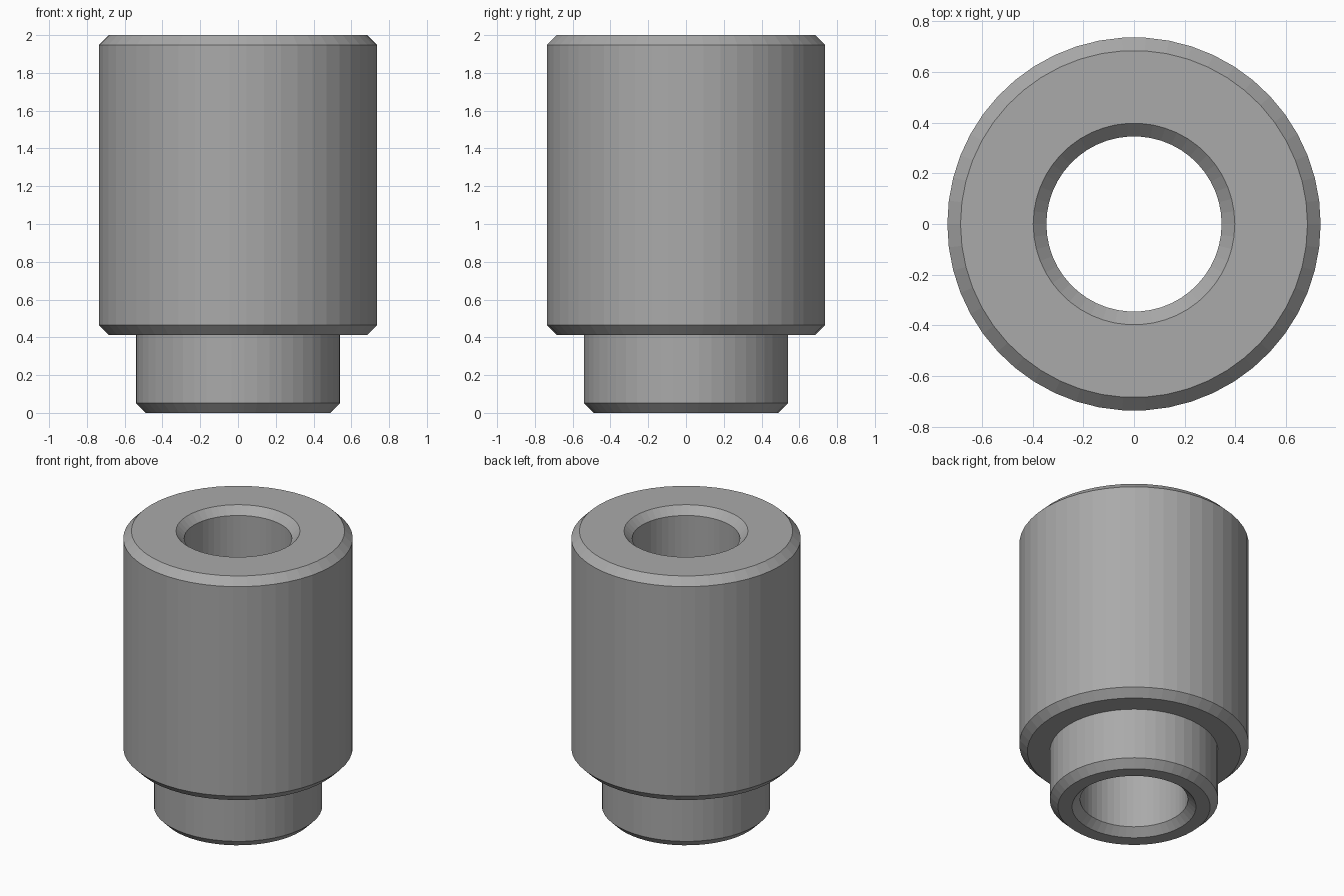
import bpy, bmesh, math
from mathutils import Matrix

cube = bpy.data.objects.get("Cube")
if cube:
    bpy.data.objects.remove(cube, do_unlink=True)

SEGMENTS = 50
CHAMFER = 0.052
BODY_R, NECK_R, BORE_R = 0.737, 0.541, 0.346
SHOULDER_Z, TOP_Z = 0.412, 2.0

# Plain grey metal
metal = bpy.data.materials.new("grey metal")
metal.use_nodes = True
colour = (0.4, 0.4, 0.4, 1.0)
metal.diffuse_color = colour
metal.node_tree.nodes["Principled BSDF"].inputs["Base Color"].default_value = colour

# Closed (radius, height) section: neck, body, then the through bore
c = CHAMFER
profile = [
    (NECK_R - c, 0), (NECK_R, c), (NECK_R, SHOULDER_Z),
    (BODY_R - c, SHOULDER_Z), (BODY_R, SHOULDER_Z + c),
    (BODY_R, TOP_Z - c), (BODY_R - c, TOP_Z),
    (BORE_R + c, TOP_Z), (BORE_R, TOP_Z - c),
    (BORE_R, c), (BORE_R + c, 0),
]

# Turn the section around the vertical axis
bm = bmesh.new()
rings = []
for i in range(SEGMENTS):
    turn = Matrix.Rotation(math.tau * i / SEGMENTS, 3, 'Z')
    rings.append([bm.verts.new(turn @ bm_co) for bm_co in
                  (Matrix.Translation((r, 0, z)).to_translation() for r, z in profile)])
for i, ring in enumerate(rings):
    following = rings[(i + 1) % SEGMENTS]
    for j in range(len(profile)):
        k = (j + 1) % len(profile)
        bm.faces.new((ring[j], following[j], following[k], ring[k]))
bmesh.ops.recalc_face_normals(bm, faces=bm.faces[:])

mesh = bpy.data.meshes.new("stepped_bushing")
bm.to_mesh(mesh)
bm.free()
mesh.materials.append(metal)
bushing = bpy.data.objects.new("stepped_bushing", mesh)
bpy.context.collection.objects.link(bushing)
